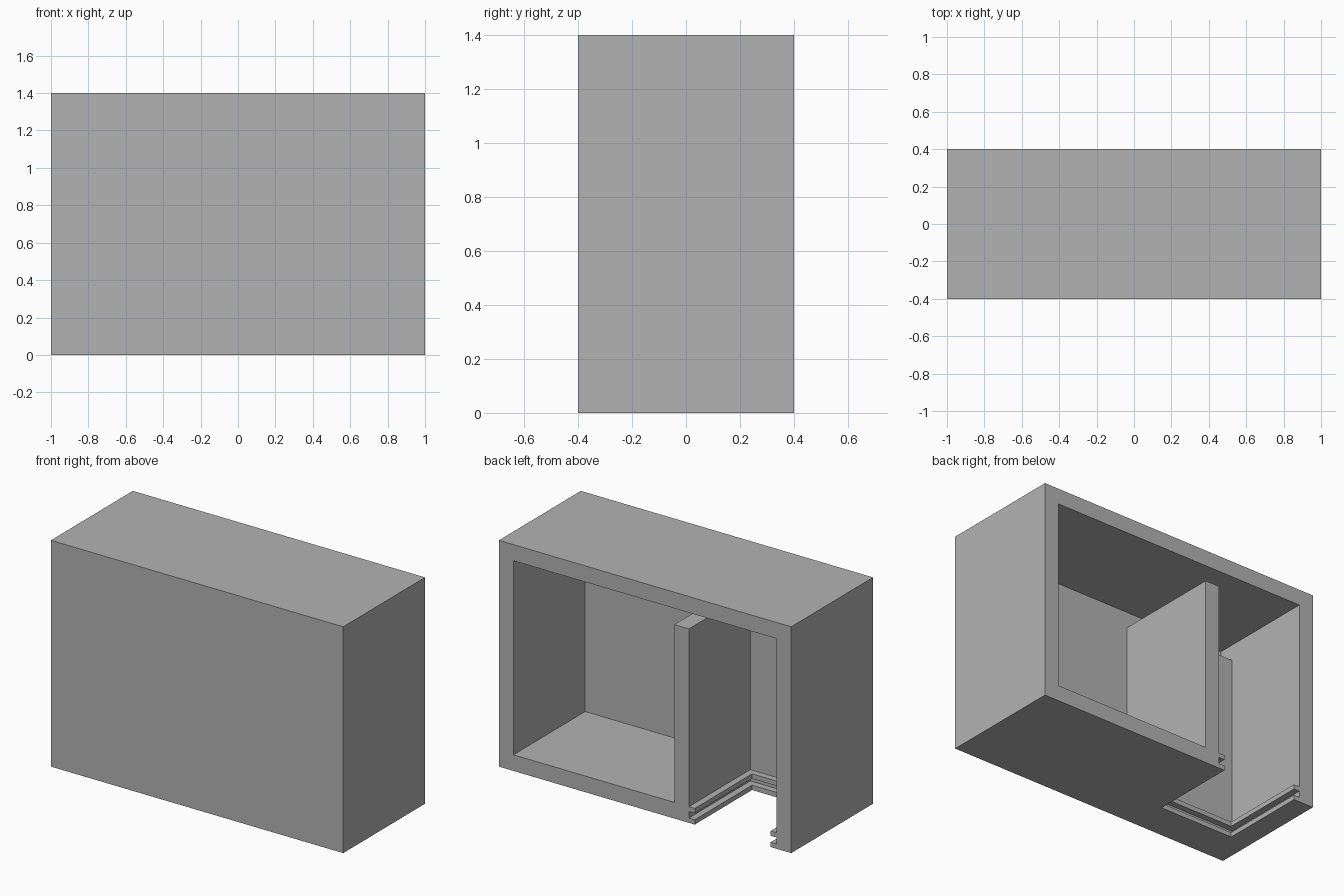
import bpy
import bmesh

default = bpy.data.objects.get("Cube")
if default:
    bpy.data.objects.remove(default, do_unlink=True)

GREY = (0.45, 0.45, 0.45, 1.0)
grey = bpy.data.materials.new("plain grey")
grey.use_nodes = True
grey.diffuse_color = GREY
grey.node_tree.nodes["Principled BSDF"].inputs["Base Color"].default_value = GREY


def prism(name, profile, y0, y1):
    """Extrude an (x, z) profile along y."""
    bm = bmesh.new()
    face = bm.faces.new([bm.verts.new((x, y0, z)) for x, z in profile])
    new = bmesh.ops.extrude_face_region(bm, geom=[face])["geom"]
    verts = [v for v in new if isinstance(v, bmesh.types.BMVert)]
    bmesh.ops.translate(bm, verts=verts, vec=(0, y1 - y0, 0))
    bmesh.ops.recalc_face_normals(bm, faces=bm.faces)
    mesh = bpy.data.meshes.new(name)
    bm.to_mesh(mesh)
    bm.free()
    mesh.materials.append(grey)
    obj = bpy.data.objects.new(name, mesh)
    bpy.context.collection.objects.link(obj)
    return obj


def rect(x0, x1, z0, z1):
    return [(x0, z0), (x1, z0), (x1, z1), (x0, z1)]


def carve(target, cutter):
    """Subtract the cutter from the target, then discard it."""
    cutter.hide_render = True
    mod = target.modifiers.new(cutter.name, "BOOLEAN")
    mod.operation = "DIFFERENCE"
    mod.solver = "EXACT"
    mod.object = cutter
    bpy.context.view_layer.objects.active = target
    bpy.ops.object.modifier_apply(modifier=mod.name)
    bpy.data.objects.remove(cutter, do_unlink=True)


WALL = 0.1      # wall thickness
RAIL = 0.04     # how far the panel rails stick out
BACK = 0.5      # cutters run out past the open back

# Solid outer case
case = prism("case", rect(-1, 1, 0, 1.4), -0.4, 0.4)

# Main cavity, reaching over the top of the inner partition
carve(case, prism("main_cavity", [
    (0.9, WALL), (0.9, 1.3), (-0.9, 1.3),
    (-0.9, 1.2), (-0.2, 1.2), (-0.2, WALL)], -0.3, BACK))

# Side compartment, leaving the L-shaped partition standing
carve(case, prism("side_compartment", rect(-0.9, -0.3, WALL, 1.25), -0.2, BACK))

# Opening through the floor, inset to leave a rail on three sides
carve(case, prism("floor_opening",
                  rect(-0.9 + RAIL, -0.3 - RAIL, -0.1, 0.5), -0.2 + RAIL, BACK))

# Groove between the two rails for a sliding panel
carve(case, prism("panel_groove", rect(-0.9, -0.3, 0.03, 0.07), -0.2, BACK))
